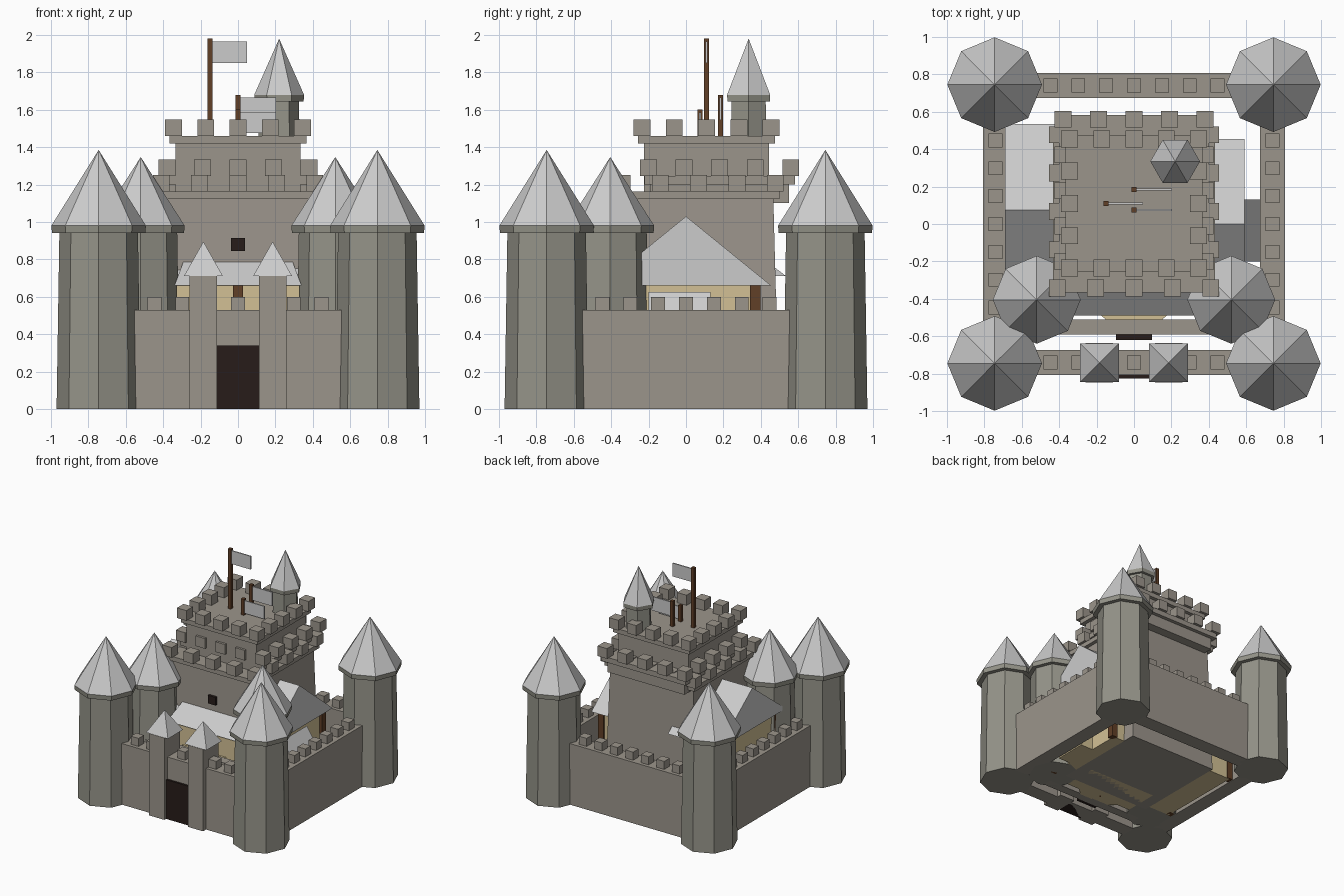
import bpy, bmesh
from math import cos, sin, pi

if "Cube" in bpy.data.objects:
    bpy.data.objects.remove(bpy.data.objects["Cube"])


def mat(name, rgb):
    m = bpy.data.materials.new(name)
    m.diffuse_color = (*rgb, 1)
    m.use_nodes = True
    m.node_tree.nodes["Principled BSDF"].inputs["Base Color"].default_value = m.diffuse_color
    return m


STONE = mat("stone", (0.33, 0.30, 0.26))
TOWER = mat("tower_stone", (0.30, 0.295, 0.25))
ROOF = mat("slate", (0.52, 0.52, 0.52))
BEIGE = mat("plaster", (0.65, 0.53, 0.30))
WOOD = mat("wood", (0.12, 0.05, 0.02))
DARK = mat("dark_opening", (0.02, 0.012, 0.01))


def build(name, solids, material):
    """One object made from several convex solids, each given by its corners."""
    bm = bmesh.new()
    for pts in solids:
        part = bmesh.new()
        for p in pts:
            part.verts.new(p)
        bmesh.ops.convex_hull(part, input=part.verts[:])
        bmesh.ops.dissolve_limit(part, angle_limit=0.01, verts=part.verts[:], edges=part.edges[:])
        bmesh.ops.recalc_face_normals(part, faces=part.faces[:])
        tmp = bpy.data.meshes.new("tmp")
        part.to_mesh(tmp)
        part.free()
        bm.from_mesh(tmp)
        bpy.data.meshes.remove(tmp)
    me = bpy.data.meshes.new(name)
    bm.to_mesh(me)
    bm.free()
    me.materials.append(material)
    ob = bpy.data.objects.new(name, me)
    bpy.context.collection.objects.link(ob)
    return ob


def box(x0, x1, y0, y1, z0, z1, flare=0.0):
    """Box corners; flare widens the foot."""
    f = flare
    return [(x, y, z1) for x in (x0, x1) for y in (y0, y1)] + \
           [(x, y, z0) for x in (x0 - f, x1 + f) for y in (y0 - f, y1 + f)]


def ring(x, y, z, r, n):
    return [(x + r * cos(2 * pi * i / n), y + r * sin(2 * pi * i / n), z) for i in range(n)]


def gable(x0, x1, y0, y1, z0, z1, axis="x", hip=0.0):
    """Solid roof with a ridge along the given axis."""
    base = [(x, y, z0) for x in (x0, x1) for y in (y0, y1)]
    xm, ym = (x0 + x1) / 2, (y0 + y1) / 2
    if axis == "x":
        return base + [(x0 + hip, ym, z1), (x1 - hip, ym, z1)]
    return base + [(xm, y0 + hip, z1), (xm, y1 - hip, z1)]


def tower(name, x, y, n, r0, r1, z0, zr, zc, rr, apex):
    build(name + "_shaft", [ring(x, y, z0, r0, n) + ring(x, y, zr + .005, r1, n)], TOWER)
    build(name + "_rim", [ring(x, y, zr, rr * .985, n) + ring(x, y, zc, rr, n)], TOWER)
    build(name + "_roof", [ring(x, y, zc, rr, n) + [(x, y, apex)]], ROOF)


def crenels(name, cx, cy, h, n, z, size, height, mt):
    """Square ring of merlons, n per side, centres at distance h."""
    spots = set()
    for i in range(n):
        t = round(-h + 2 * h * i / (n - 1), 4)
        spots |= {(t, -h), (t, h), (-h, t), (h, t)}
    s = size / 2
    build(name, [box(cx + a - s, cx + a + s, cy + b - s, cy + b + s, z, z + height)
                 for a, b in sorted(spots)], mt)


# outer walls with merlons
W = []
M = []
for s in (-1, 1):
    c = s * 0.74
    W.append(box(-.56, .56, c - .067, c + .067, 0, .53))
    W.append(box(c - .067, c + .067, -.56, .56, 0, .53))
    for i in range(-3, 4):
        t = i * 0.149
        for x, y in ((t, c), (c, t)):
            M.append(box(x - .037, x + .037, y - .037, y + .037, .53, .6))
build("outer_walls", W, STONE)
build("outer_merlons", M, STONE)

# corner towers and inner front towers
for sx in (-1, 1):
    for sy in (-1, 1):
        tower("corner_tower", sx * .745, sy * .745, 8, .225, .21, 0, .94, .98, .253, 1.385)
    tower("inner_tower", sx * .52, -.405, 8, .21, .195, 0, .94, .98, .235, 1.347)

# gatehouse
for s in (-1, 1):
    x = s * .185
    build("gate_tower", [box(x - .073, x + .073, -.848, -.635, 0, .71)], STONE)
    build("gate_tower_roof", [box(x - .104, x + .104, -.845, -.638, .71, .711)
                              + [(x, -.742, .895)]], ROOF)
build("gate_door", [box(-.113, .113, -.825, -.7, 0, .34)], DARK)

# inner wall and its door
build("inner_wall", [box(-.48, .48, -.59, -.51, 0, .5)], STONE)
build("inner_door", [box(-.095, .095, -.62, -.58, 0, .3)], DARK)

# keep: three stacked tiers, each with a ledge and merlons
for name, cy, h, z0, z1, lh, n, fl in (("keep_lower", .067, .41, 0, 1.163, .04, 5, .03),
                                       ("keep_middle", .18, .38, 1.1, 1.245, .045, 5, 0),
                                       ("keep_upper", .11, .345, 1.15, 1.46, .04, 5, 0)):
    b, l = h - .01, h + .022
    build(name, [box(-b, b, cy - b, cy + b, z0, z1 - lh, fl)], STONE)
    build(name + "_ledge", [box(-l, l, cy - l, cy + l, z1 - lh, z1)], STONE)
    crenels(name + "_merlons", 0, cy, h, n, z1, .09, .088, STONE)
build("keep_window", [box(-.037, .037, -.36, -.3, .845, .915)], DARK)

# turret on the keep
tower("turret", .22, .335, 6, .11, .105, 1.45, 1.645, 1.68, .133, 1.98)

# flags
for x, y, top, fh, fl in ((-.15, .11, 1.98, .115, .185), (0, .185, 1.68, .12, .19),
                          (0, .075, 1.6, .11, .19)):
    build("flagpole", [box(x - .014, x + .014, y - .014, y + .014, 1.45, top)], WOOD)
    build("flag", [box(x + .012, x + .012 + fl, y - .005, y + .005, top - .015 - fh, top - .015)], ROOF)

# side halls against the keep
for name, x0, x1, ym, hw, ze, zr in (("right_hall", .2, .59, 0, .455, .66, 1.03),
                                     ("left_hall", -.69, -.2, .075, .46, .71, 1.065)):
    build(name + "_roof", [gable(x0, x1, ym - hw, ym + hw, ze, zr)], ROOF)
    a, b = (x0, x1 - .05) if x1 > 0 else (x0 + .05, x1)
    build(name + "_walls", [box(a, b, ym - hw + .07, ym + hw - .07, 0, ze)], BEIGE)
    xe = b if x1 > 0 else a
    build(name + "_posts", [box(xe - .027, xe + .027, ym + s * .37 - .027, ym + s * .37 + .027, 0, ze)
                            for s in (-1, 1)], WOOD)

# small annex beside the right hall
build("annex_roof", [gable(.46, .68, -.2, .13, .46, .625, "y")], ROOF)
build("annex_walls", [box(.48, .66, -.18, .11, 0, .46)], BEIGE)

# front hall with bay and post
build("front_hall_roof", [gable(-.34, .34, -.49, -.11, .66, .82, "x", .06)], ROOF)
build("front_hall_walls", [box(-.33, .33, -.46, -.15, 0, .66)], BEIGE)
build("front_bay", [[(x, y, z) for z in (0, .48)
                     for x, y in ((-.22, -.45), (.22, -.45), (.14, -.52), (-.14, -.52))]], BEIGE)
build("front_post", [box(-.027, .027, -.48, -.43, 0, .66)], WOOD)
